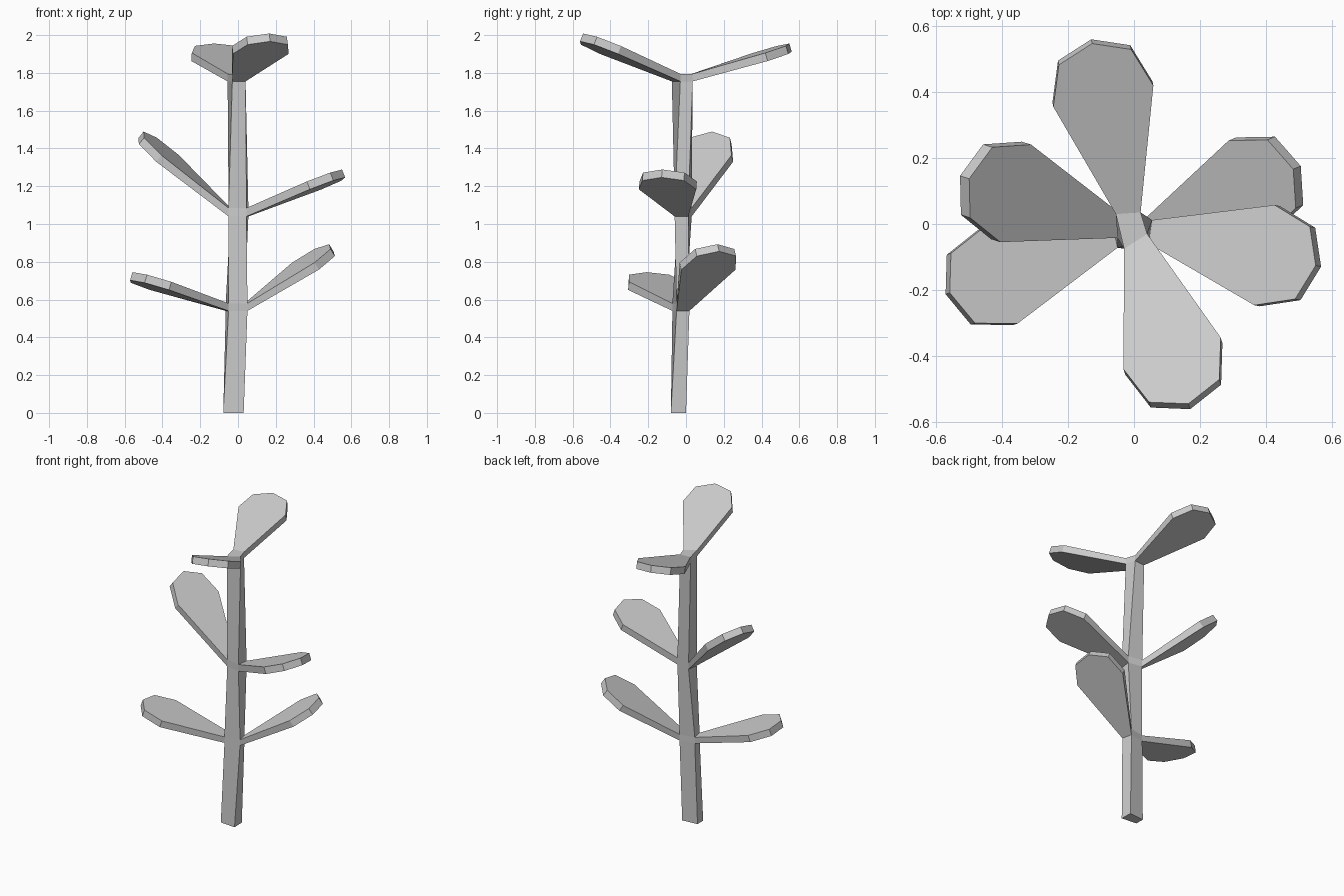
import bpy, bmesh
from math import radians, sin, cos
from mathutils import Vector

if "Cube" in bpy.data.objects:
    bpy.data.objects.remove(bpy.data.objects["Cube"])

# Four-cornered stem sections: back left, back right, front right, front left
BASE = [(-.078, -.01), (.028, 0), (.03, -.08), (-.078, -.07)]
LOW = [(-.065, 0), (.035, .018), (.05, -.05), (-.05, -.072)]
MID = [(-.04, .03), (.055, .012), (.045, -.06), (-.05, -.042)]
TOP = [(-.055, .03), (.02, .035), (.04, -.03), (-.03, -.075)]
BACK, RIGHT, FRONT, LEFT = range(4)

# Each node: section, lower z, upper z, leaves as (side, azimuth, pitch, length)
NODES = [
    (LOW, .54, .58, [(LEFT, 199, 17.3, .555), (RIGHT, 22.5, 33.3, .57)]),
    (MID, 1.04, 1.085, [(LEFT, 162.5, 40.3, .625), (RIGHT, -11.5, 21.7, .55)]),
    (TOP, 1.755, 1.795, [(BACK, 102, 17, .55), (FRONT, -72, 22.4, .56)]),
]

# Rounded blade end: fraction of length, offset to the left
BLADE = [(.69, .155), (.92, .112), (1, 0), (.92, -.112), (.69, -.155)]
THICK = .045


def make_object(name, points, faces):
    bm = bmesh.new()
    verts = [bm.verts.new(p) for p in points]
    for f in faces:
        bm.faces.new([verts[i] for i in f])
    bmesh.ops.recalc_face_normals(bm, faces=bm.faces)
    mesh = bpy.data.meshes.new(name)
    bm.to_mesh(mesh)
    bm.free()
    ob = bpy.data.objects.new(name, mesh)
    bpy.context.collection.objects.link(ob)


def make_leaf(name, section, low, high, side, azimuth, pitch, length):
    a, p = radians(azimuth), radians(pitch)
    along = Vector((cos(a) * cos(p), sin(a) * cos(p), sin(p)))
    left = Vector((-sin(a), cos(a), 0))
    down = left.cross(along)
    if down.z > 0:
        down.negate()
    (x0, y0), (x1, y1) = section[side], section[(side + 1) % 4]
    root = Vector(((x0 + x1) / 2, (y0 + y1) / 2, high))
    blade = [root + along * u * length + left * v for u, v in BLADE]
    top = [Vector((x0, y0, high))] + blade + [Vector((x1, y1, high))]
    bottom = ([Vector((x0, y0, low))] + [q + down * THICK for q in blade]
              + [Vector((x1, y1, low))])
    n = len(top)
    faces = [list(range(n)), list(range(2 * n - 1, n - 1, -1))]
    faces += [(i, i + n, i + n + 1, i + 1) for i in range(n - 1)]
    make_object(name, top + bottom, faces)


# Stem, left open where the leaves grow out
rings = [(BASE, 0)]
open_sides = set()
for section, low, high, leaves in NODES:
    open_sides |= {(len(rings), leaf[0]) for leaf in leaves}
    rings += [(section, low), (section, high)]
points = [(x, y, z) for section, z in rings for x, y in section]
faces = [(0, 1, 2, 3), tuple(range(len(points) - 4, len(points)))]
for r in range(len(rings) - 1):
    for s in range(4):
        if (r, s) not in open_sides:
            t = (s + 1) % 4
            faces.append((4 * r + s, 4 * r + t, 4 * r + 4 + t, 4 * r + 4 + s))
make_object("stem", points, faces)

# Leaves
for level, (section, low, high, leaves) in zip(("lower", "middle", "upper"), NODES):
    for leaf in leaves:
        side = ("back", "right", "front", "left")[leaf[0]]
        make_leaf(f"{level}_{side}_leaf", section, low, high, *leaf)
